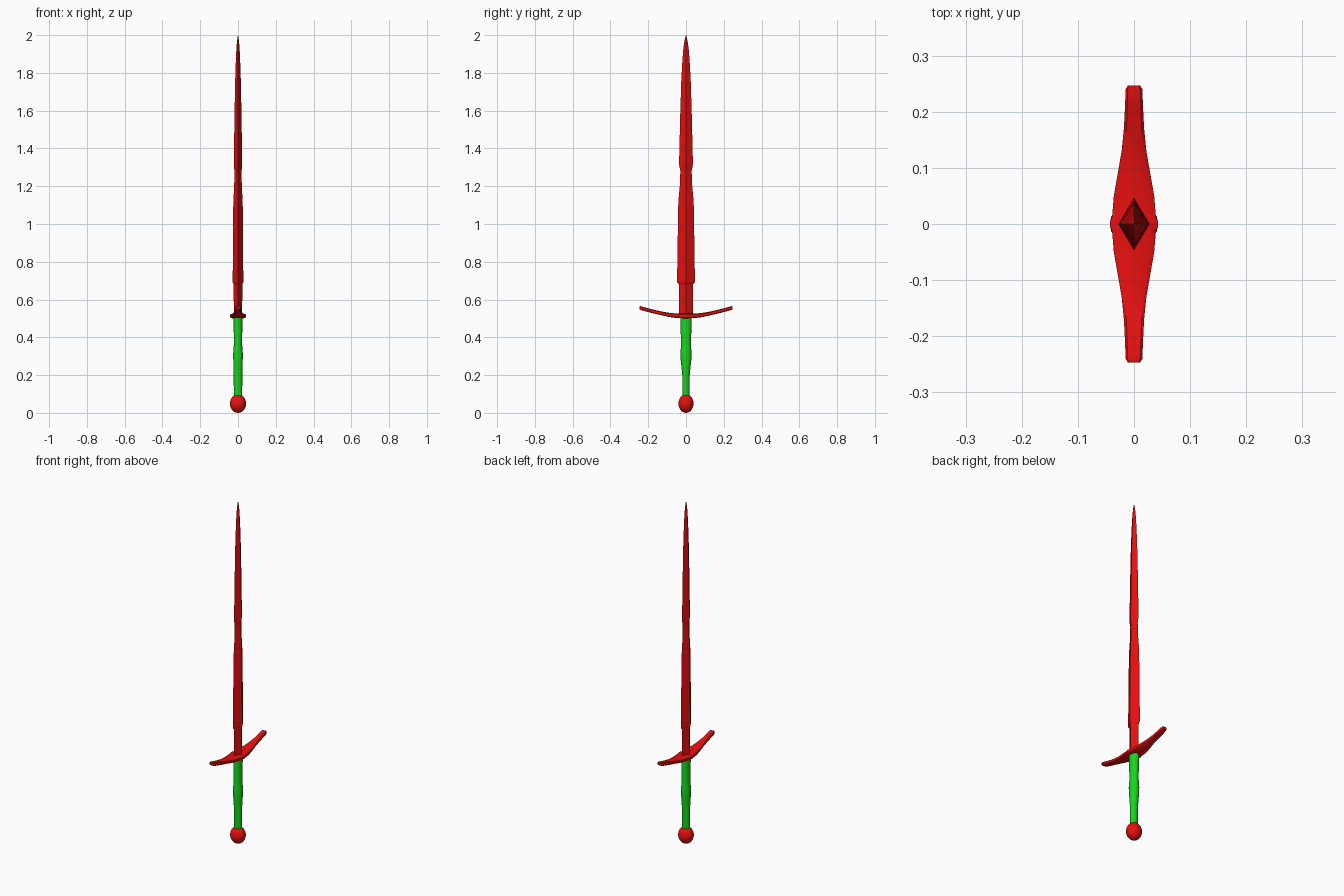
import bpy, bmesh, math

if "Cube" in bpy.data.objects:
    bpy.data.objects.remove(bpy.data.objects["Cube"])


def material(name, rgb):
    m = bpy.data.materials.new(name)
    m.diffuse_color = (*rgb, 1)
    m.use_nodes = True
    m.node_tree.nodes["Principled BSDF"].inputs["Base Color"].default_value = m.diffuse_color
    return m


RED = material("red", (0.8, 0.005, 0.005))
GREEN = material("green", (0.008, 0.68, 0.012))


def loft(name, rings, mat, smooth=None):
    """Skin a list of equal-length rings and cap both ends."""
    bm = bmesh.new()
    loops = [[bm.verts.new(p) for p in r] for r in rings]
    n = len(loops[0])
    for a, b in zip(loops, loops[1:]):
        for i in range(n):
            j = (i + 1) % n
            bm.faces.new((a[i], a[j], b[j], b[i]))
    bm.faces.new(loops[0][::-1])
    bm.faces.new(loops[-1])
    bmesh.ops.recalc_face_normals(bm, faces=bm.faces)
    me = bpy.data.meshes.new(name)
    bm.to_mesh(me)
    bm.free()
    me.materials.append(mat)
    ob = bpy.data.objects.new(name, me)
    bpy.context.collection.objects.link(ob)
    if smooth:
        bpy.ops.object.select_all(action='DESELECT')
        ob.select_set(True)
        bpy.context.view_layer.objects.active = ob
        bpy.ops.object.shade_smooth_by_angle(angle=math.radians(smooth))
    return ob


def ellipse(z, rx, ry, n):
    return [(rx * math.cos(2 * math.pi * i / n),
             ry * math.sin(2 * math.pi * i / n), z) for i in range(n)]


# Blade: diamond section, (z, half thickness, half width)
blade = [(0.505, 0.022, 0.037), (0.68, 0.023, 0.037), (0.69, 0.028, 0.047),
         (0.72, 0.028, 0.047), (1.05, 0.026, 0.042), (1.10, 0.025, 0.041),
         (1.15, 0.023, 0.038), (1.21, 0.020, 0.032), (1.28, 0.019, 0.030),
         (1.31, 0.022, 0.036), (1.35, 0.022, 0.036), (1.60, 0.018, 0.030),
         (1.76, 0.015, 0.025), (1.85, 0.012, 0.020), (1.92, 0.009, 0.015),
         (1.96, 0.006, 0.010), (1.985, 0.003, 0.005), (2.0, 0.0005, 0.0008)]
loft("blade", [ellipse(z, x, y, 4) for z, x, y in blade], RED)

# Crossguard: curved tapering bar, (y, half depth, centre z, half height)
half = [(0.005, 0.043, 0.513, 0.012), (0.012, 0.039, 0.513, 0.012),
        (0.05, 0.036, 0.514, 0.012), (0.09, 0.029, 0.519, 0.011),
        (0.13, 0.022, 0.527, 0.010), (0.17, 0.018, 0.536, 0.010),
        (0.21, 0.016, 0.546, 0.010), (0.24, 0.015, 0.555, 0.010),
        (0.247, 0.011, 0.557, 0.007)]
stations = [(-y, x, z, h) for y, x, z, h in reversed(half)] + half
guard = []
for y, x, z, h in stations:
    section = [(x, -.6), (x, .6), (.75 * x, 1), (-.75 * x, 1),
               (-x, .6), (-x, -.6), (-.75 * x, -1), (.75 * x, -1)]
    guard.append([(px, y, z + pz * h) for px, pz in section])
loft("crossguard", guard, RED, 35)

# Grip: oval handle with a swelling in the middle
grip = [(0.08, 0.022, 0.018), (0.21, 0.023, 0.020), (0.235, 0.024, 0.023),
        (0.28, 0.025, 0.028), (0.31, 0.026, 0.029), (0.335, 0.024, 0.028),
        (0.36, 0.022, 0.026), (0.49, 0.023, 0.030), (0.51, 0.023, 0.030)]
loft("grip", [ellipse(z, x, y, 16) for z, x, y in grip], GREEN, 35)

# Pommel: slightly flattened ball
pommel = []
for i in range(13):
    a = math.pi * (0.02 + 0.96 * i / 12)
    s = math.sin(a)
    pommel.append(ellipse(0.049 - 0.049 * math.cos(a) / math.cos(math.pi * .02),
                          0.043 * s, 0.040 * s, 20))
loft("pommel", pommel, RED, 40)
